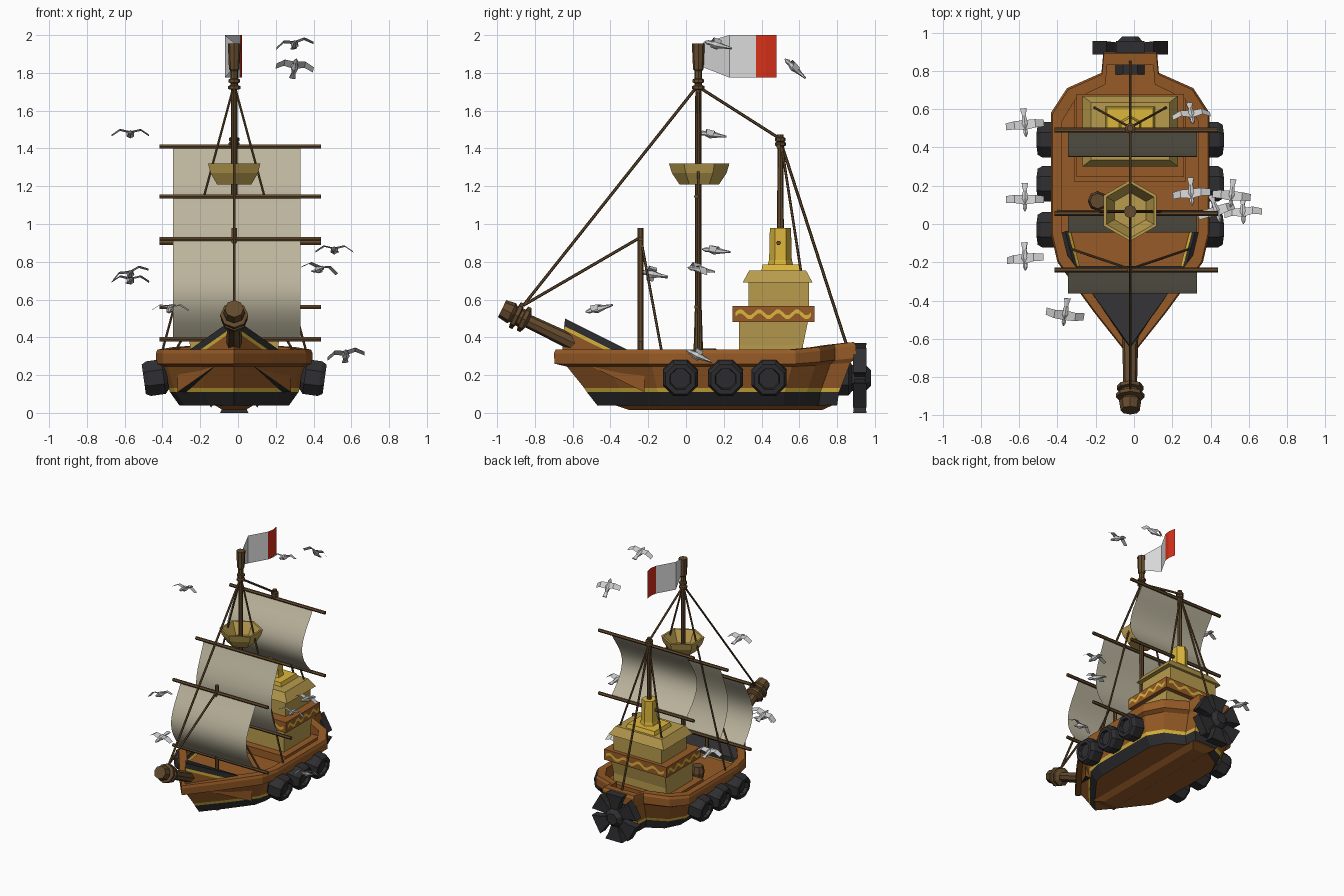
import bpy, bmesh, math
from mathutils import Vector, Matrix, Euler

if "Cube" in bpy.data.objects:
    bpy.data.objects.remove(bpy.data.objects["Cube"])

CX = -0.02  # the ship sits slightly left of centre


def material(name, c):
    m = bpy.data.materials.new(name)
    m.diffuse_color = (*c, 1)
    m.use_nodes = True
    m.node_tree.nodes["Principled BSDF"].inputs["Base Color"].default_value = m.diffuse_color
    return m


BROWN = material("hull_brown", (0.31, 0.105, 0.02))
WOOD = material("mast_wood", (0.125, 0.068, 0.026))
KHAKI = material("cabin_khaki", (0.48, 0.33, 0.075))
GOLD = material("bright_gold", (0.71, 0.47, 0.045))
BLACK = material("dark_rubber", (0.028, 0.028, 0.031))
CANVAS = material("sail_canvas", (0.50, 0.46, 0.34))
GREY = material("bird_grey", (0.62, 0.62, 0.63))
WHITE = material("flag_white", (0.75, 0.75, 0.75))
RED = material("flag_red", (0.68, 0.03, 0.01))


def finish(name, bm, mats, smooth=False, closed=True):
    if closed:
        bmesh.ops.recalc_face_normals(bm, faces=bm.faces[:])
    me = bpy.data.meshes.new(name)
    bm.to_mesh(me)
    bm.free()
    for m in mats:
        me.materials.append(m)
    for p in me.polygons:
        p.use_smooth = smooth
    ob = bpy.data.objects.new(name, me)
    bpy.context.collection.objects.link(ob)
    return ob


def loft(bm, rings, mats=None, caps=True):
    """Bridge closed rings of points; mats gives a material index per band."""
    vs = [[bm.verts.new(p) for p in r] for r in rings]
    n = len(vs[0])
    for k in range(len(vs) - 1):
        for i in range(n):
            j = (i + 1) % n
            f = bm.faces.new((vs[k][i], vs[k][j], vs[k + 1][j], vs[k + 1][i]))
            f.material_index = mats[k] if mats else 0
    if caps:
        bm.faces.new(vs[0])
        bm.faces.new(vs[-1])
    return vs


def lathe(name, base, axis, prof, n, mat, phase=0.0):
    """Faceted turned part: prof holds (distance along axis, radius)."""
    a = Vector(axis).normalized()
    u = a.cross(Vector((0, 0, 1)) if abs(a.x) > 0.9 else Vector((1, 0, 0))).normalized()
    v = a.cross(u)
    b = Vector(base)
    t = [phase + 2 * math.pi * i / n for i in range(n)]
    bm = bmesh.new()
    loft(bm, [[b + a * d + (u * math.cos(s) + v * math.sin(s)) * r for s in t] for d, r in prof])
    return finish(name, bm, [mat])


def rod(name, p, q, r, mat=WOOD, n=6, r2=None):
    p, q = Vector(p), Vector(q)
    return lathe(name, p, q - p, [(0, r), ((q - p).length, r2 or r)], n, mat)


def stack(name, levels, mat):
    """Rectangular block from (z, half width, y front, y back) levels."""
    bm = bmesh.new()
    loft(bm, [[(CX - h, a, z), (CX + h, a, z), (CX + h, b, z), (CX - h, b, z)] for z, h, a, b in levels])
    return finish(name, bm, [mat])


def sheet(name, rows, mats, rule=None, smooth=False):
    bm = bmesh.new()
    vs = [[bm.verts.new(p) for p in r] for r in rows]
    for k in range(len(vs) - 1):
        for i in range(len(vs[0]) - 1):
            f = bm.faces.new((vs[k][i], vs[k][i + 1], vs[k + 1][i + 1], vs[k + 1][i]))
            f.material_index = rule(k) if rule else 0
    return finish(name, bm, mats, smooth, closed=False)


# Hull: one half plan outline scaled to each level
PLAN = [(0.19, -0.46), (0.38, -0.2), (0.415, -0.05), (0.415, 0.58), (0.33, 0.71), (0.15, 0.79), (0.14, 0.9)]


def hull_ring(z, sx, bow, stern, lift=0.0):
    half = []
    for i, (x, y) in enumerate(PLAN):
        up = lift * max(0, i - 3) / 3
        half.append((x * sx, y * (bow / 0.70 if y < 0 else stern / 0.9), z + up))
    right = [(CX + x, y, h) for x, y, h in half]
    left = [(CX - x, y, h) for x, y, h in reversed(half)]
    return [(CX, -bow, z)] + right + left


bm = bmesh.new()
loops = loft(bm, [
    hull_ring(0.24, 0.86, 0.56, 0.83),
    hull_ring(0.335, 0.86, 0.58, 0.83, 0.035),
    hull_ring(0.335, 0.98, 0.69, 0.89, 0.04),
    hull_ring(0.315, 1.0, 0.70, 0.90, 0.04),
    hull_ring(0.26, 1.0, 0.695, 0.90, 0.03),
    hull_ring(0.245, 0.93, 0.63, 0.87, 0.02),
    hull_ring(0.133, 0.84, 0.54, 0.82),
    hull_ring(0.11, 0.82, 0.525, 0.81),
    hull_ring(0.04, 0.70, 0.47, 0.80),
], [0, 0, 0, 0, 0, 0, 1, 2], caps=False)
for ring in (loops[0], loops[-1]):  # deck and bottom as strips across the beam
    n = len(ring)
    bm.faces.new((ring[0], ring[1], ring[-1]))
    for i in range(1, n // 2):
        bm.faces.new((ring[i], ring[i + 1], ring[n - i - 1], ring[n - i]))
finish("hull", bm, [BROWN, GOLD, BLACK])
stack("keel", [(0.015, 0.06, -0.3, 0.72), (0.042, 0.105, -0.38, 0.78)], BROWN)
stack("deck_step", [(0.24, 0.29, 0.22, 0.66), (0.30, 0.29, 0.22, 0.66)], BROWN)

# Raised foredeck wedge: black edge, gold stripe, brown base
bm = bmesh.new()
loft(bm, [[(CX, -0.64 - o, 0.50 - d), (CX + 0.3, -0.22, 0.29 - d), (CX - 0.3, -0.22, 0.29 - d)]
          for d, o in ((0, 0), (0.04, 0.005), (0.06, 0.007), (0.18, 0.015))], [0, 1, 2])
finish("foredeck", bm, [BLACK, GOLD, BROWN])
for s in (-1, 1):
    rod("foredeck_rail", (CX + s * 0.29, -0.23, 0.29), (CX + s * 0.34, -0.04, 0.27), 0.018, BLACK, 4)
    rod("foredeck_rail_stripe", (CX + s * 0.275, -0.23, 0.28), (CX + s * 0.325, -0.04, 0.26), 0.014, GOLD, 4)

# Bowsprit with turned bands and knob
lathe("bowsprit", (CX, -0.50, 0.325), (0, -0.47, 0.225),
      [(0, 0.045), (0.37, 0.036), (0.385, 0.07), (0.405, 0.07), (0.41, 0.05), (0.425, 0.05),
       (0.43, 0.074), (0.45, 0.074), (0.455, 0.045), (0.47, 0.058), (0.525, 0.05)], 8, WOOD)

# Tyres hanging along both sides
for s in (-1, 1):
    for y in (-0.03, 0.21, 0.44):
        lathe("fender_tyre", (CX + s * 0.355, y, 0.195), (s, 0, -0.14),
              [(0, 0.075), (0.02, 0.1), (0.10, 0.1), (0.125, 0.085), (0.125, 0.06), (0.10, 0.055)],
              8, BLACK, math.pi / 8)

# Propeller: hub and six flared blades
lathe("propeller_hub", (CX, 0.78, 0.185), (0, 1, 0),
      [(0, 0.10), (0.08, 0.10), (0.10, 0.075), (0.17, 0.075), (0.20, 0.045)], 8, BLACK, math.pi / 8)
for k in range(6):
    rot = Matrix.Translation((CX, 0.92, 0.185)) @ Matrix.Rotation(k * math.pi / 3, 4, "Y")
    bm = bmesh.new()
    loft(bm, [[rot @ Vector((sx * w, sy * t, r)) for sx, sy in ((-1, -1), (1, -1), (1, 1), (-1, 1))]
              for r, w, t in ((0.04, 0.022, 0.025), (0.12, 0.045, 0.03), (0.185, 0.075, 0.035))])
    finish("propeller_blade", bm, [BLACK])

# Cabin
stack("cabin_lower", [(0.24, 0.235, 0.28, 0.62), (0.36, 0.235, 0.28, 0.62), (0.48, 0.245, 0.28, 0.645)], KHAKI)
stack("cabin_band", [(0.48, 0.28, 0.245, 0.68), (0.565, 0.28, 0.245, 0.68)], BROWN)
stack("cabin_upper", [(0.565, 0.215, 0.33, 0.65), (0.69, 0.215, 0.33, 0.65)], KHAKI)
stack("cabin_roof", [(0.69, 0.25, 0.30, 0.67), (0.755, 0.205, 0.335, 0.635)], KHAKI)
stack("roof_cap", [(0.755, 0.13, 0.40, 0.615), (0.785, 0.12, 0.405, 0.605)], GOLD)
lathe("mast_collar", (CX, 0.5, 0.78), (0, 0, 1), [(0, 0.068), (0.03, 0.06), (0.2, 0.056)], 6, GOLD)

# Gold wave ornament on all four sides of the band
for ang, dist, half in ((0, 0.2175, 0.26), (90, 0.28, 0.2), (180, 0.2175, 0.26), (270, 0.28, 0.2)):
    rot = Matrix.Translation((CX, 0.4625, 0.522)) @ Matrix.Rotation(math.radians(ang), 4, "Z")
    rows = []
    for i in range(25):
        x = half * (i / 12 - 1)
        z = 0.017 * math.sin(i * math.pi / 3)
        rows.append([rot @ Vector((x, -dist - 0.004, z + o)) for o in (-0.011, 0.011)])
    sheet("band_wave", rows, [GOLD])

# Masts
rod("fore_mast", (CX, -0.24, 0.24), (CX, -0.24, 0.98), 0.016)
lathe("main_mast", (CX, 0.065, 0.24), (0, 0, 1),
      [(0, 0.028), (0.35, 0.017), (1.47, 0.016), (1.475, 0.032), (1.49, 0.032), (1.495, 0.02),
       (1.505, 0.02), (1.51, 0.03), (1.525, 0.03), (1.53, 0.02), (1.57, 0.02), (1.58, 0.028), (1.715, 0.034)], 8, WOOD)
lathe("aft_mast", (CX, 0.5, 0.9), (0, 0, 1),
      [(0, 0.018), (0.51, 0.016), (0.515, 0.029), (0.53, 0.029), (0.535, 0.02), (0.54, 0.028),
       (0.555, 0.028), (0.56, 0.017), (0.575, 0.017)], 8, WOOD)
lathe("crows_nest", (CX, 0.07, 1.21), (0, 0, 1),
      [(0, 0.105), (0.06, 0.145), (0.11, 0.16), (0.11, 0.143), (0.02, 0.095)], 6, KHAKI)

# Sails bulging forward between an upper and a lower yard
for label, y, lo, hi, depth in (("fore", -0.24, 0.39, 0.92, 0.125), ("main", 0.055, 0.56, 1.145, 0.10),
                                ("aft", 0.49, 0.90, 1.41, 0.14)):
    for z in (lo, hi):
        rod(label + "_yard", (-0.415, y, z), (0.44, y, z), 0.013)
    rows = []
    for i in range(13):
        t = i / 12
        yy = y - depth * math.sin(math.pi * t ** 1.15)
        rows.append([(x, yy, hi + (lo - hi) * t) for x in (-0.345, 0.33)])
    sheet(label + "_sail", rows, [CANVAS], smooth=True)

# Rigging
for p, q in (((0.06, 1.73), (-0.86, 0.57)), ((-0.24, 0.93), (-0.86, 0.57)),
             ((0.06, 1.73), (0.5, 1.45)), ((0.5, 1.44), (0.85, 0.36))):
    rod("stay_rope", (CX, *p), (CX, *q), 0.008)
for s in (-1, 1):
    for p, dx, q in (((0.065, 1.74), 0.38, (0.065, 0.33)), ((-0.235, 0.9), 0.31, (-0.13, 0.33)),
                     ((0.505, 1.42), 0.19, (0.61, 0.74))):
        rod("shroud_rope", (CX, *p), (CX + s * dx, *q), 0.007)

# Barrel on the open deck
lathe("deck_barrel", (CX - 0.17, 0.12, 0.24), (0, 0, 1), [(0, 0.04), (0.05, 0.052), (0.1, 0.04)], 8, WOOD)

# Wavy flag, red at the free end
FLAG = [(-0.02, 0.09, 1.83, 1.96), (-0.07, 0.23, 1.775, 2.0), (-0.03, 0.30, 1.775, 2.0),
        (0.01, 0.37, 1.775, 2.0), (0.02, 0.42, 1.775, 2.0), (0.01, 0.48, 1.775, 2.0)]
sheet("flag", [[(x, y, a), (x, y, b)] for x, y, a, b in FLAG], [WHITE, RED], lambda k: int(k >= 3))

# Seabirds: location, pitch, yaw, roll
BIRDS = [((0.30, 0.16, 1.95), -0.25, 0.1, -0.15), ((0.30, 0.57, 1.83), -0.75, 0.1, 0.1),
         ((-0.57, 0.13, 1.475), -0.15, 0.0, 0.0), ((0.51, 0.15, 0.86), -0.1, -0.1, 0.0),
         ((-0.57, -0.18, 0.735), -0.2, 0.1, -0.3), ((0.43, 0.07, 0.76), -0.15, 0.3, 0.2),
         ((0.57, 0.06, 0.305), -0.45, 0.1, -0.15), ((-0.36, -0.47, 0.55), 0.25, -0.15, 0.0),
         ((-0.57, 0.52, 0.70), -0.15, 0.1, 0.0)]
for loc, pitch, yaw, roll in BIRDS:
    body = lathe("bird_body", (0, -0.065, 0), (0, 1, 0),
                 [(0, 0.003), (0.02, 0.013), (0.035, 0.012), (0.065, 0.022), (0.11, 0.011), (0.15, 0.02)], 6, GREY)
    for v in body.data.vertices:  # flatten the tail
        if v.co.y > 0.06:
            v.co.z *= 0.25
    WING = [(-0.1, -0.005), (-0.055, 0.025), (0, 0.012), (0.055, 0.025), (0.1, -0.005)]
    wings = sheet("bird_wings", [[(x, -0.03 + abs(x) * 0.1, z), (x, 0.022 - abs(x) * 0.05, z - 0.004)]
                                 for x, z in WING], [GREY])
    for ob in (body, wings):
        ob.matrix_world = Matrix.Translation(loc) @ Euler((pitch, roll, yaw)).to_matrix().to_4x4()
